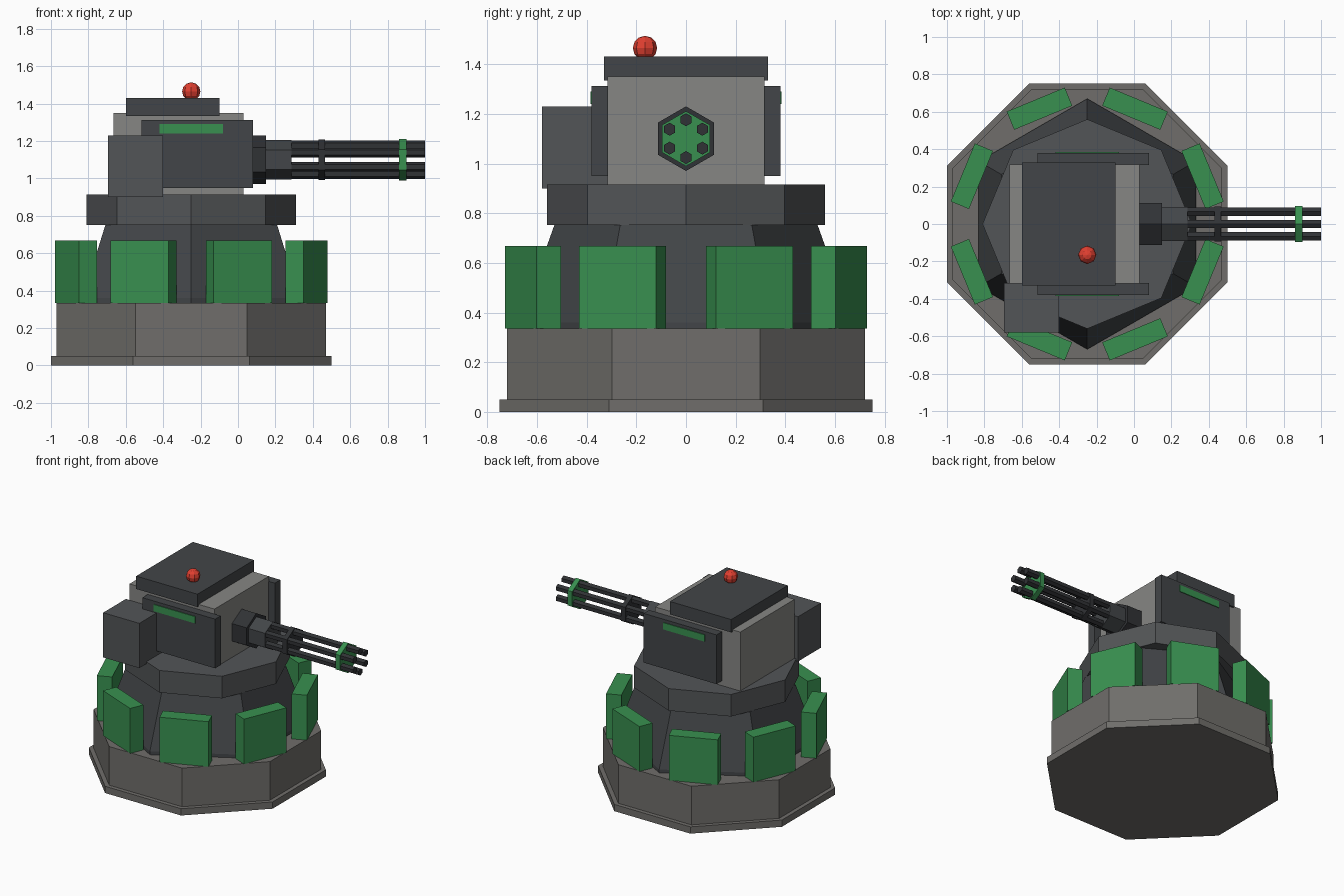
import bpy, bmesh
from math import sin, cos, pi, radians
from mathutils import Matrix, Vector

if "Cube" in bpy.data.objects:
    bpy.data.objects.remove(bpy.data.objects["Cube"])

CX = -0.25   # turret axis
GZ = 1.10    # gun axis height


def material(name, rgb):
    m = bpy.data.materials.new(name)
    m.diffuse_color = (*rgb, 1)
    m.use_nodes = True
    m.node_tree.nodes["Principled BSDF"].inputs["Base Color"].default_value = m.diffuse_color
    return m


STONE = material("stone", (0.16, 0.155, 0.145))
PLATE = material("light_plate", (0.24, 0.24, 0.23))
DARK = material("dark_metal", (0.055, 0.06, 0.065))
MID = material("mid_metal", (0.085, 0.09, 0.095))
BLACK = material("barrel_metal", (0.03, 0.032, 0.036))
GREEN = material("green", (0.04, 0.28, 0.08))
RED = material("red", (0.75, 0.05, 0.03))


def finish(bm, name, mat):
    bmesh.ops.recalc_face_normals(bm, faces=bm.faces)
    me = bpy.data.meshes.new(name)
    bm.to_mesh(me)
    bm.free()
    me.materials.append(mat)
    ob = bpy.data.objects.new(name, me)
    bpy.context.collection.objects.link(ob)
    return ob


def box(name, x, y, z, mat, turn=None):
    bm = bmesh.new()
    bmesh.ops.create_cube(bm, size=1)
    for v in bm.verts:
        v.co = Vector([(a + b) / 2 + c * (b - a) for (a, b), c in zip((x, y, z), v.co)])
    if turn:
        bm.transform(turn)
    return finish(bm, name, mat)


def loft(name, n, start, rings, mat, place):
    """Stack of n-sided rings (radius, height), first corner at angle start."""
    bm = bmesh.new()
    loops = [[bm.verts.new((r * cos(start + 2 * pi * i / n), r * sin(start + 2 * pi * i / n), h))
              for i in range(n)] for r, h in rings]
    for a, b in zip(loops, loops[1:]):
        for i in range(n):
            j = (i + 1) % n
            bm.faces.new((a[i], a[j], b[j], b[i]))
    bm.faces.new(loops[0])
    bm.faces.new(loops[-1])
    bm.transform(place)
    return finish(bm, name, mat)


AXIS = Matrix.Translation((CX, 0, 0))
# Local z runs along +x, local x points up
GUN = Matrix(((0, 0, 1, 0), (0, 1, 0, 0), (1, 0, 0, GZ), (0, 0, 0, 1)))

# Octagonal base
K = 1 / cos(pi / 8)
loft("base_foot", 8, pi / 8, [(0.75 * K, 0), (0.75 * K, 0.05)], STONE, AXIS)
loft("base_block", 8, pi / 8, [(0.72 * K, 0.05), (0.72 * K, 0.335)], STONE, AXIS)

# Green blocks over the base corners
for i in range(8):
    turn = AXIS @ Matrix.Rotation(radians(22.5 + 45 * i), 4, 'Z')
    box(f"base_armor_{i}", (0.615, 0.72), (-0.168, 0.168), (0.335, 0.667), GREEN, turn)

# Six-sided pedestal and eight-sided turntable
loft("pedestal", 6, pi / 2, [(0.67, 0.335), (0.67, 0.36), (0.53, 0.752)], DARK, AXIS)
loft("turntable", 8, 0, [(0.56, 0.752), (0.56, 0.915)], MID, AXIS)

# Turret head
box("turret_body", (-0.665, 0.03), (-0.317, 0.317), (0.915, 1.35), PLATE)
box("roof_plate", (-0.60, -0.10), (-0.33, 0.33), (1.335, 1.43), DARK)
box("ammo_box", (-0.695, -0.40), (-0.58, -0.315), (0.90, 1.23), MID)
for side, s in (("front", -1), ("back", 1)):
    box(f"side_plate_{side}", (-0.515, 0.08), sorted((s * 0.315, s * 0.38)), (0.95, 1.313), DARK)
    box(f"side_stripe_{side}", (-0.42, -0.08), sorted((s * 0.37, s * 0.385)), (1.24, 1.29), GREEN)

# Warning lamp
bm = bmesh.new()
bmesh.ops.create_uvsphere(bm, u_segments=8, v_segments=6, radius=0.049,
                          matrix=Matrix.Translation((CX, -0.165, 1.465)))
finish(bm, "warning_lamp", RED)

# Rotary gun: hub, collar, clamps and six barrels
for name, r, x0, x1, mat in (("gun_hub", 0.13, 0.02, 0.15, BLACK),
                             ("gun_collar", 0.105, 0.15, 0.285, DARK),
                             ("barrel_clamp", 0.108, 0.43, 0.465, BLACK),
                             ("muzzle_clamp", 0.111, 0.862, 0.90, GREEN)):
    loft(name, 6, 0, [(r, x0), (r, x1)], mat, GUN)
for i in range(6):
    a = i * pi / 3
    place = GUN @ Matrix.Translation((0.076 * cos(a), 0.076 * sin(a), 0))
    loft(f"barrel_{i}", 6, 0, [(0.026, 0.28), (0.026, 1.0)], BLACK, place)
